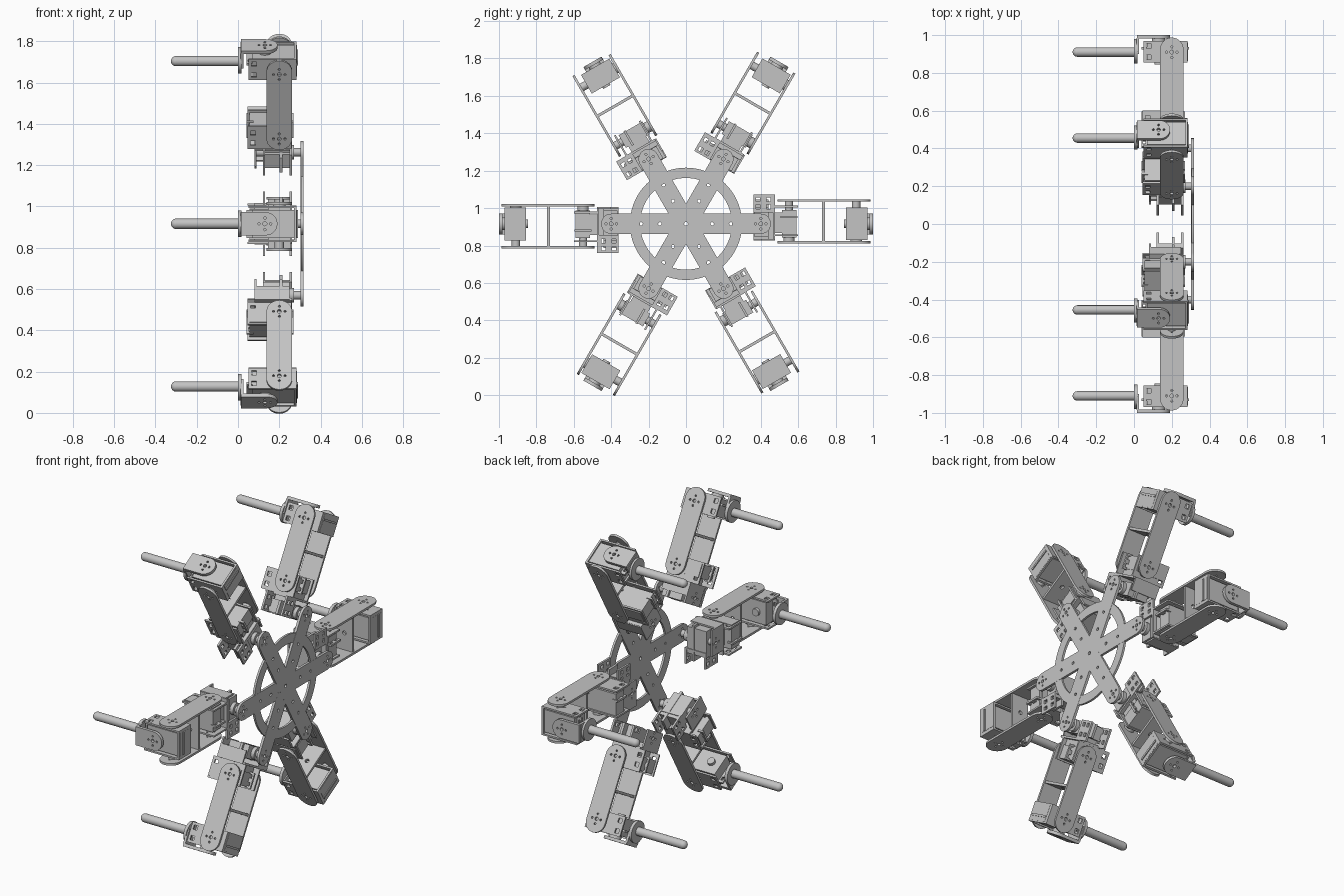
import bpy, bmesh, math
from mathutils import Matrix, Vector

if "Cube" in bpy.data.objects:
    bpy.data.objects.remove(bpy.data.objects["Cube"])

HUB = Vector((0, 0, 0.916))
metal = bpy.data.materials.new("light_grey_metal")
metal.use_nodes = True
GREY = (0.55, 0.55, 0.55, 1)
metal.diffuse_color = GREY
metal.node_tree.nodes["Principled BSDF"].inputs["Base Color"].default_value = GREY


def circle(u, v, r, n=12):
    return [(u + r * math.cos(i * math.tau / n), v + r * math.sin(i * math.tau / n)) for i in range(n)]


def rect(u0, u1, v0, v1):
    return [(u0, v0), (u1, v0), (u1, v1), (u0, v1)]


def capsule(a, b, half, n=14):
    """Rounded bar outline along the second axis, from centre a to centre b."""
    arc = [i * math.pi / n for i in range(n + 1)]
    return ([(half * math.cos(t), b + half * math.sin(t)) for t in arc]
            + [(-half * math.cos(t), a - half * math.sin(t)) for t in arc])


def screw_cross(u, v, d=0.028):
    """Centre hole with four screw holes around it."""
    return [circle(u, v, 0.010)] + [circle(u + x * d, v + y * d, 0.006, 8)
                                    for x, y in ((1, 0), (-1, 0), (0, 1), (0, -1))]


def shift(points, u, v):
    return [(p + u, q + v) for p, q in points]


def place(axis, u, v, w):
    return {"x": (w, u, v), "y": (u, w, v), "z": (u, v, w)}[axis]


def plate(bm, axis, w0, w1, outline, holes=()):
    """Flat plate with holes, spanning w0 to w1 along its normal axis."""
    curve = bpy.data.curves.new("outline", "CURVE")
    curve.dimensions, curve.fill_mode = "2D", "BOTH"
    curve.extrude = (w1 - w0) / 2
    for ring in [outline, *holes]:
        s = curve.splines.new("POLY")
        s.points.add(len(ring) - 1)
        for p, (u, v) in zip(s.points, ring):
            p.co = (u, v, 0, 1)
        s.use_cyclic_u = True
    tmp = bpy.data.objects.new("outline", curve)
    mesh = bpy.data.meshes.new_from_object(tmp)
    for v in mesh.vertices:
        v.co = place(axis, v.co.x, v.co.y, v.co.z + (w0 + w1) / 2)
    bm.from_mesh(mesh)
    bpy.data.objects.remove(tmp)
    bpy.data.curves.remove(curve)
    bpy.data.meshes.remove(mesh)


def box(bm, x0, x1, y0, y1, z0, z1):
    m = Matrix.Translation(((x0 + x1) / 2, (y0 + y1) / 2, (z0 + z1) / 2))
    bmesh.ops.create_cube(bm, size=1, matrix=m @ Matrix.Diagonal((x1 - x0, y1 - y0, z1 - z0, 1)))


def disc(bm, axis, u, v, w0, w1, r, n=28):
    turn = {"x": Matrix.Rotation(math.pi / 2, 4, "Y"),
            "y": Matrix.Rotation(math.pi / 2, 4, "X"), "z": Matrix.Identity(4)}[axis]
    m = Matrix.Translation(place(axis, u, v, (w0 + w1) / 2)) @ turn
    bmesh.ops.create_cone(bm, cap_ends=True, segments=n, radius1=r, radius2=r, depth=w1 - w0, matrix=m)


def finish(name, bm, count=1):
    """Turn a part into objects, repeated around the hub."""
    bmesh.ops.remove_doubles(bm, verts=bm.verts, dist=0.00005)
    bmesh.ops.recalc_face_normals(bm, faces=bm.faces)
    for f in bm.faces:
        f.smooth = True
    for e in bm.edges:
        e.smooth = len(e.link_faces) == 2 and e.calc_face_angle(0) < 0.6
    mesh = bpy.data.meshes.new(name)
    bm.to_mesh(mesh)
    bm.free()
    mesh.materials.append(metal)
    for i in range(count):
        ob = bpy.data.objects.new(f"{name}_{i + 1}" if count > 1 else name, mesh)
        ob.location = HUB
        ob.rotation_euler.x = i * math.tau / 6
        bpy.context.collection.objects.link(ob)


# Hub frame: ring and three crossing bars
bm = bmesh.new()
plate(bm, "x", 0.304, 0.317, circle(0, 0, 0.3, 72), [circle(0, 0, 0.245, 72)])
finish("hub_ring", bm)
for k in range(3):
    bm = bmesh.new()
    holes = [circle(0, 0, 0.01)]
    for s in (-1, 1):
        holes += screw_cross(0, s * 0.4) + [circle(0, s * 0.24, 0.009), circle(0, s * 0.14, 0.009)]
    plate(bm, "x", 0.303, 0.318 + 0.0002 * k, capsule(-0.4, 0.4, 0.054), holes)
    bmesh.ops.rotate(bm, verts=bm.verts, matrix=Matrix.Rotation(math.pi / 2 + k * math.pi / 3, 3, "X"))
    finish(f"hub_bar_{k + 1}", bm)

# Hip servo: axis along x, hung below the hub bar
bm = bmesh.new()
box(bm, 0.12, 0.25, 0.365, 0.44, -0.07, 0.09)
box(bm, 0.20, 0.215, 0.362, 0.442, -0.085, 0.13)
disc(bm, "x", 0.4, 0, 0.25, 0.272, 0.036)
disc(bm, "x", 0.4, 0, 0.272, 0.303, 0.02)
disc(bm, "x", 0.4, 0, 0.09, 0.12, 0.02)
finish("hip_servo", bm, 6)

# Hip bracket: slotted plates around the hip servo
bm = bmesh.new()
slots = [rect(y, y + 0.022, z, z + 0.022) for y in (0.373, 0.43) for z in (0.08, 0.12)]
plate(bm, "x", 0.25, 0.262, rect(0.36, 0.475, 0.06, 0.157), slots)
plate(bm, "x", 0.12, 0.132, rect(0.36, 0.475, 0.06, 0.157), slots)
plate(bm, "z", 0.060, 0.070, rect(0.12, 0.262, 0.36, 0.475))
plate(bm, "x", 0.08, 0.09, rect(0.36, 0.475, -0.09, 0.07), screw_cross(0.4, 0))
plate(bm, "y", 0.465, 0.477, rect(0.08, 0.262, -0.085, 0.10), screw_cross(0.17, 0))
plate(bm, "z", -0.09, -0.08, rect(0.08, 0.25, 0.40, 0.475))
finish("hip_bracket", bm, 6)

# Knee servo at the inner end of the thigh
bm = bmesh.new()
box(bm, 0.055, 0.245, 0.512, 0.59, -0.072, 0.075)
box(bm, 0.10, 0.24, 0.477, 0.512, -0.05, 0.06)
for x in (0.04, 0.235):
    plate(bm, "z", 0.030, 0.042, rect(x, x + 0.035, 0.505, 0.595),
          [rect(x + 0.010, x + 0.024, y, y + 0.02) for y in (0.518, 0.562)])
disc(bm, "z", 0.2, 0.55, -0.092, -0.072, 0.03)
disc(bm, "z", 0.2, 0.55, 0.075, 0.118, 0.022)
finish("knee_servo", bm, 6)

# Knee bracket side plates
bm = bmesh.new()
for z in (0.088, -0.066):
    plate(bm, "z", z, z + 0.01, rect(0.045, 0.26, 0.475, 0.6),
          screw_cross(0.2, 0.55) + [rect(0.06, 0.085, y, y + 0.025) for y in (0.495, 0.55)])
finish("knee_bracket", bm, 6)

# Thigh: two rounded side plates and a cross web
bm = bmesh.new()
for z in (0.118, -0.105):
    plate(bm, "z", z, z + 0.013, shift(capsule(0.55, 0.925, 0.062), 0.2, 0),
          screw_cross(0.2, 0.55) + screw_cross(0.2, 0.91))
plate(bm, "y", 0.728, 0.743, rect(0.145, 0.255, -0.093, 0.119), [circle(0.2, 0.01, 0.012)])
finish("thigh_frame", bm, 6)

# Ankle servo at the outer end of the thigh
bm = bmesh.new()
box(bm, 0.07, 0.285, 0.862, 0.962, -0.068, 0.068)
for x in (0.04, 0.26):
    plate(bm, "y", 0.925, 0.937, rect(x, x + 0.03, -0.068, 0.068),
          [rect(x + 0.008, x + 0.022, z, z + 0.022) for z in (-0.05, 0.03)])
disc(bm, "y", 0.13, 0, 0.962, 0.982, 0.034)
disc(bm, "y", 0.13, 0, 0.845, 0.862, 0.022)
finish("ankle_servo", bm, 6)

# Ankle bracket: slotted plates and hinge bosses
bm = bmesh.new()
for z in (0.078, -0.086):
    plate(bm, "z", z, z + 0.01, rect(0.05, 0.275, 0.855, 0.97),
          screw_cross(0.2, 0.91) + [rect(0.065, 0.09, y, y + 0.025) for y in (0.87, 0.93)])
box(bm, 0.272, 0.284, 0.855, 0.97, -0.086, 0.088)
disc(bm, "z", 0.2, 0.91, 0.088, 0.118, 0.022)
disc(bm, "z", 0.2, 0.91, -0.093, -0.086, 0.03)
finish("ankle_bracket", bm, 6)

# Shin bracket: round-ended end plate turning on the ankle horn
bm = bmesh.new()
arc = [math.pi * (i / 14 - 0.5) for i in range(15)]
tongue = [(0.015, 0.056), (0.015, -0.056)] + [(0.135 + 0.056 * math.cos(t), 0.056 * math.sin(t)) for t in arc]
plate(bm, "y", 0.982, 1.0, tongue, screw_cross(0.13, 0))
box(bm, 0.012, 0.026, 0.9, 0.985, -0.056, 0.056)
disc(bm, "x", 0.915, 0, 0.0, 0.018, 0.064, 40)
finish("shin_bracket", bm, 6)

# Foot pin with a rounded tip
bm = bmesh.new()
disc(bm, "x", 0.91, 0, -0.30, 0.012, 0.025, 20)
bmesh.ops.create_uvsphere(bm, u_segments=20, v_segments=12, radius=0.025,
                          matrix=Matrix.Translation((-0.30, 0.91, 0)))
finish("foot_pin", bm, 6)
